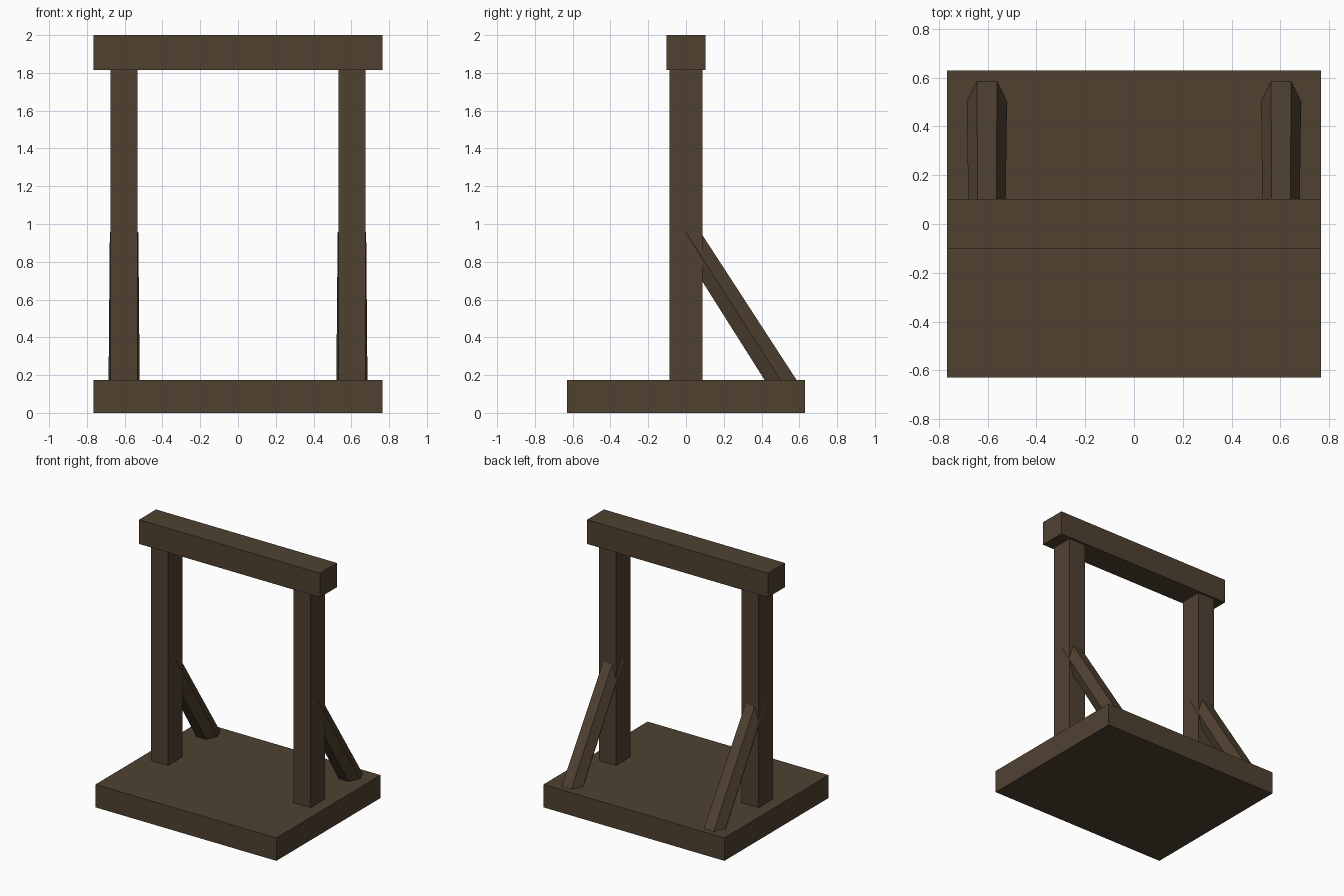
import bpy, bmesh
from math import cos, sin, pi
from mathutils import Vector

if "Cube" in bpy.data.objects:
    bpy.data.objects.remove(bpy.data.objects["Cube"])

wood = bpy.data.materials.new("dark_wood")
wood.diffuse_color = (0.08, 0.053, 0.031, 1)
wood.use_nodes = True
wood.node_tree.nodes["Principled BSDF"].inputs["Base Color"].default_value = wood.diffuse_color


def add_mesh(name, bm):
    bmesh.ops.recalc_face_normals(bm, faces=bm.faces)
    mesh = bpy.data.meshes.new(name)
    bm.to_mesh(mesh)
    bm.free()
    mesh.materials.append(wood)
    obj = bpy.data.objects.new(name, mesh)
    bpy.context.collection.objects.link(obj)
    return obj


def box(name, x0, x1, y0, y1, z0, z1):
    bm = bmesh.new()
    bmesh.ops.create_cube(bm, size=1)
    for v in bm.verts:
        v.co = ((x0 + x1) / 2 + v.co.x * (x1 - x0),
                (y0 + y1) / 2 + v.co.y * (y1 - y0),
                (z0 + z1) / 2 + v.co.z * (z1 - z0))
    return add_mesh(name, bm)


def hex_strut(name, start, end, r0, r1):
    # tapered six-sided bar, two corners pointing along x
    start, end = Vector(start), Vector(end)
    side = Vector((1, 0, 0))
    up = (end - start).normalized().cross(side)
    bm = bmesh.new()
    rings = [[bm.verts.new(c + r * (cos(k * pi / 3) * side + sin(k * pi / 3) * up))
              for k in range(6)] for c, r in ((start, r0), (end, r1))]
    for k in range(6):
        j = (k + 1) % 6
        bm.faces.new((rings[0][k], rings[0][j], rings[1][j], rings[1][k]))
    bm.faces.new(rings[0])
    bm.faces.new(rings[1])
    return add_mesh(name, bm)


# base slab and top beam
box("base", -0.766, 0.766, -0.63, 0.63, 0, 0.175)
box("top_beam", -0.766, 0.766, -0.103, 0.103, 1.815, 2.0)

# posts with a slanted brace behind each
for label, s in (("left", -1), ("right", 1)):
    x = s * 0.603
    box(label + "_post", x - 0.072, x + 0.072, -0.087, 0.087, 0.175, 1.815)
    hex_strut(label + "_brace", (x, 0.548, 0.10), (x, 0, 0.955), 0.083, 0.0755)
